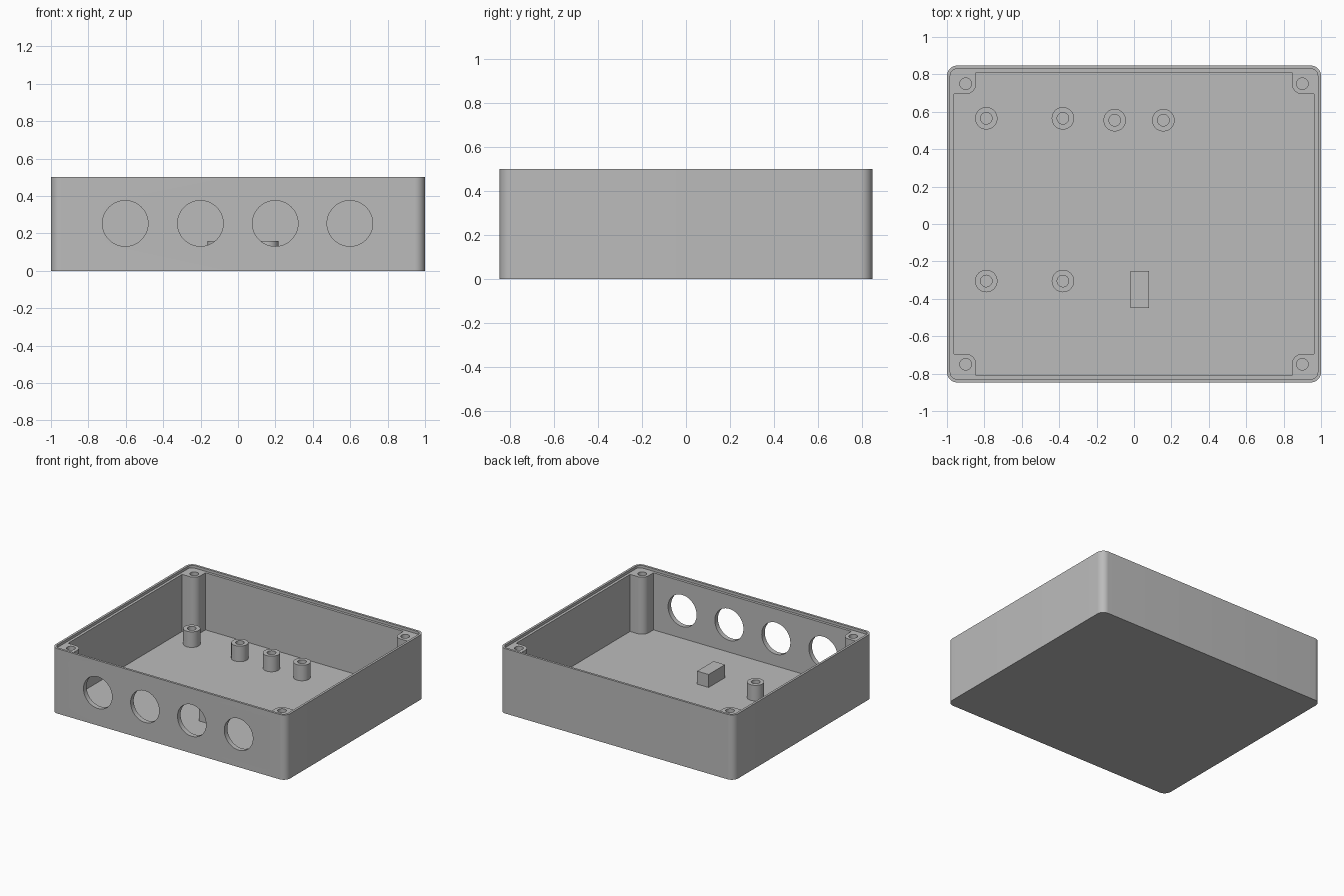
import bpy, bmesh
from math import pi, cos, sin, radians
from mathutils import Matrix

cube = bpy.data.objects.get("Cube")
if cube:
    bpy.data.objects.remove(cube, do_unlink=True)

HX, HY, HEIGHT = 1.0, 0.847, 0.5
LIP, WALL, FLOOR, LEDGE = 0.0175, 0.0375, 0.04, 0.48
POST_X, POST_Y, POST_R, SCREW_R = 0.9, 0.75, 0.056, 0.031

grey = bpy.data.materials.new("light grey plastic")
grey.use_nodes = True
colour = (0.5, 0.5, 0.5, 1)
grey.diffuse_color = colour
grey.node_tree.nodes["Principled BSDF"].inputs["Base Color"].default_value = colour


def finish(name, bm):
    bmesh.ops.recalc_face_normals(bm, faces=bm.faces)
    mesh = bpy.data.meshes.new(name)
    bm.to_mesh(mesh)
    bm.free()
    mesh.materials.append(grey)
    obj = bpy.data.objects.new(name, mesh)
    bpy.context.collection.objects.link(obj)
    return obj


def prism(name, outline, z0, z1):
    bm = bmesh.new()
    face = bm.faces.new([bm.verts.new((x, y, z0)) for x, y in outline])
    top = bmesh.ops.extrude_face_region(bm, geom=[face])["geom"]
    moved = [v for v in top if isinstance(v, bmesh.types.BMVert)]
    bmesh.ops.translate(bm, verts=moved, vec=(0, 0, z1 - z0))
    if not any(len(f.verts) == len(outline) and f.calc_center_median().z < z0 + 1e-5 for f in bm.faces):
        bm.faces.new([v for v in bm.verts if v not in moved])
    return finish(name, bm)


def arc(cx, cy, r, start, end, steps=12):
    angles = [radians(start + (end - start) * i / steps) for i in range(steps + 1)]
    return [(cx + r * cos(a), cy + r * sin(a)) for a in angles]


def four_corners(quarter):
    """Mirror a first-quadrant outline into a full loop."""
    loop = list(quarter)
    loop += [(-x, y) for x, y in reversed(quarter)]
    loop += [(-x, -y) for x, y in quarter]
    loop += [(x, -y) for x, y in reversed(quarter)]
    return loop


def rounded_rect(hx, hy, r):
    return four_corners(arc(hx - r, hy - r, r, 0, 90))


def cylinder(name, r, depth, matrix):
    bm = bmesh.new()
    bmesh.ops.create_cone(bm, cap_ends=True, segments=48, radius1=r,
                          radius2=r, depth=depth, matrix=matrix)
    return finish(name, bm)


def cut(target, cutter):
    cutter.hide_render = True
    mod = target.modifiers.new("cut", "BOOLEAN")
    mod.operation, mod.solver, mod.object = "DIFFERENCE", "EXACT", cutter
    bpy.context.view_layer.objects.active = target
    bpy.ops.object.modifier_apply(modifier=mod.name)
    bpy.data.objects.remove(cutter, do_unlink=True)


def smooth(obj):
    bpy.ops.object.select_all(action="DESELECT")
    obj.select_set(True)
    bpy.context.view_layer.objects.active = obj
    bpy.ops.object.shade_smooth_by_angle(angle=radians(30))


# Enclosure: rounded box, lid recess, then a cavity that leaves corner posts
body = prism("enclosure_body", rounded_rect(HX, HY, 0.055), 0, HEIGHT)
cut(body, prism("lid_recess", rounded_rect(HX - LIP, HY - LIP, 0.0375), LEDGE, HEIGHT + 0.1))
ix, iy = HX - WALL, HY - WALL
quarter = [(ix, POST_Y - POST_R)]
quarter += arc(POST_X, POST_Y, POST_R, 270, 180)
quarter += [(POST_X - POST_R, iy)]
cut(body, prism("cavity", four_corners(quarter), FLOOR, HEIGHT + 0.1))

# Screw holes in the corner posts
for sx in (-1, 1):
    for sy in (-1, 1):
        place = Matrix.Translation((sx * POST_X, sy * POST_Y, 0.4))
        cut(body, cylinder("screw_hole", SCREW_R, 0.4, place))

# Cable holes through the front wall
for x in (-0.603, -0.201, 0.199, 0.598):
    place = Matrix.Translation((x, -HY, 0.253)) @ Matrix.Rotation(pi / 2, 4, "X")
    cut(body, cylinder("cable_hole", 0.122, 0.2, place))
smooth(body)


# Hollow board standoffs on the floor
def standoff(index, x, y):
    bm = bmesh.new()
    profile = [(0.06, FLOOR), (0.06, 0.16), (SCREW_R, 0.16), (SCREW_R, FLOOR)]
    verts = [bm.verts.new((r, 0, z)) for r, z in profile]
    edges = [bm.edges.new(pair) for pair in zip(verts, verts[1:])]
    bmesh.ops.spin(bm, geom=verts + edges, cent=(0, 0, 0), axis=(0, 0, 1),
                   angle=2 * pi, steps=40)
    bmesh.ops.remove_doubles(bm, verts=bm.verts, dist=1e-4)
    bmesh.ops.translate(bm, verts=bm.verts, vec=(x, y, 0))
    smooth(finish(f"standoff_{index}", bm))


spots = [(x, y) for x in (-0.79, -0.38) for y in (-0.305, 0.565)]
spots += [(-0.103, 0.555), (0.157, 0.555)]
for i, (x, y) in enumerate(spots, 1):
    standoff(i, x, y)

# Small support block on the floor
x0, x1, y0, y1 = -0.018, 0.08, -0.45, -0.25
prism("support_block", [(x0, y0), (x1, y0), (x1, y1), (x0, y1)], FLOOR, 0.14)
